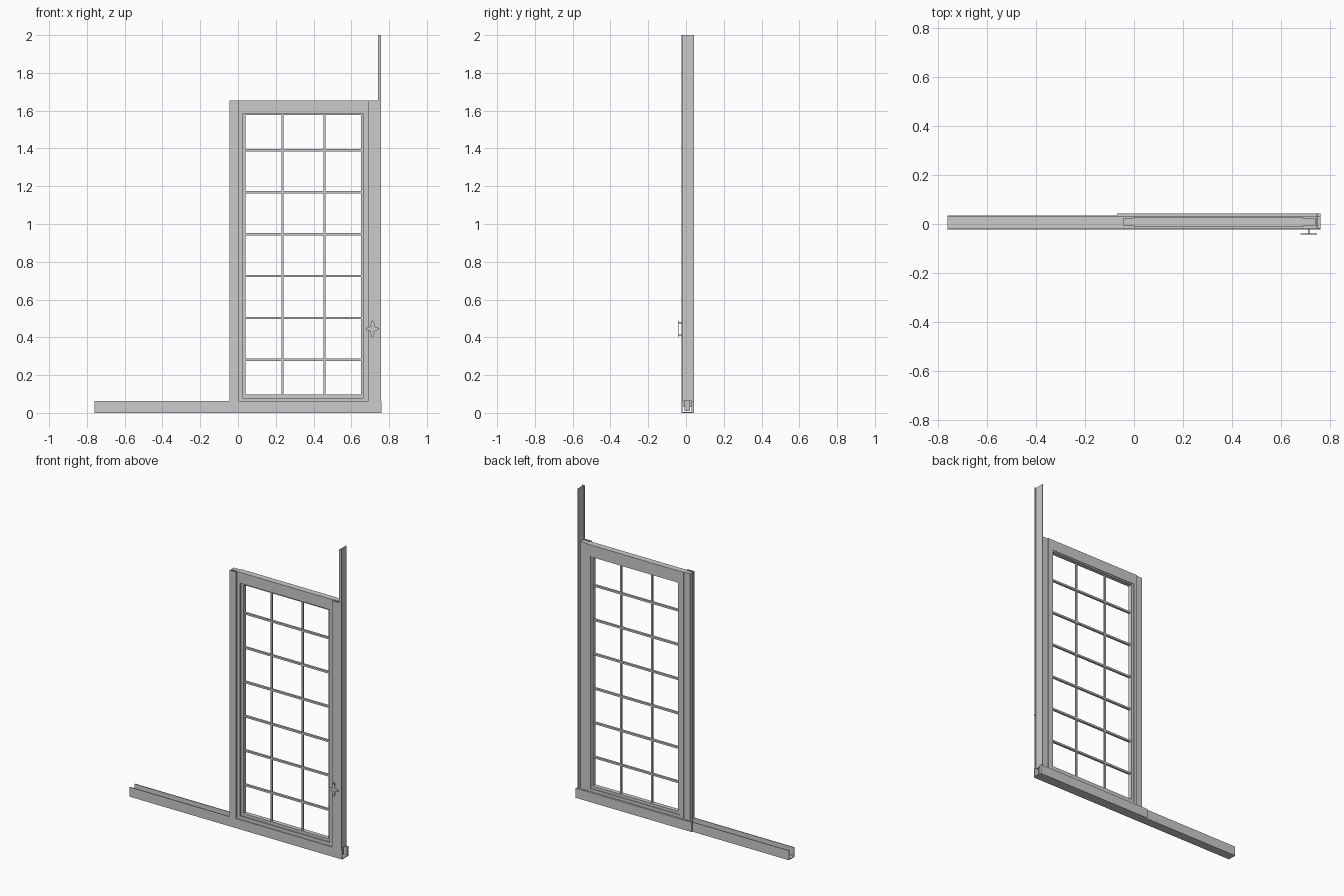
import bpy, bmesh, math

if "Cube" in bpy.data.objects:
    bpy.data.objects.remove(bpy.data.objects["Cube"])


def boxes(name, spans):
    """One object from a list of (x0, x1, y0, y1, z0, z1) boxes."""
    bm = bmesh.new()
    for x0, x1, y0, y1, z0, z1 in spans:
        verts = bmesh.ops.create_cube(bm, size=1)['verts']
        for v in verts:
            v.co.x = x0 if v.co.x < 0 else x1
            v.co.y = y0 if v.co.y < 0 else y1
            v.co.z = z0 if v.co.z < 0 else z1
    return finish(name, bm)


def finish(name, bm):
    bmesh.ops.recalc_face_normals(bm, faces=bm.faces[:])
    mesh = bpy.data.meshes.new(name)
    bm.to_mesh(mesh)
    bm.free()
    obj = bpy.data.objects.new(name, mesh)
    bpy.context.collection.objects.link(obj)
    return obj


def extrude_y(name, pts, y0, y1):
    """Extrude a closed x-z outline from y0 to y1."""
    bm = bmesh.new()
    face = bm.faces.new([bm.verts.new((x, y0, z)) for x, z in pts])
    out = bmesh.ops.extrude_face_region(bm, geom=[face])['geom']
    for v in out:
        if isinstance(v, bmesh.types.BMVert):
            v.co.y = y1
    return finish(name, bm)


def ring(x0, x1, z0, z1, left, right, bottom, top, y0, y1):
    """Four boxes making a rectangular frame."""
    return [(x0, x0 + left, y0, y1, z0, z1), (x1 - right, x1, y0, y1, z0, z1),
            (x0 + left, x1 - right, y0, y1, z0, z0 + bottom),
            (x0 + left, x1 - right, y0, y1, z1 - top, z1)]


FRONT, BACK = -0.023, 0.042
END = 0.76

# Floor track: open U channel along the whole width
boxes('floor_track', [(-END, END, FRONT, FRONT + 0.005, 0, 0.062),
                      (-END, END, FRONT + 0.005, 0.03, 0, 0.006),
                      (-END, END, 0.03, 0.035, 0, 0.062)])
# Thicker cover behind the opening half of the track
boxes('track_back_cover', [(-0.07, END, 0.035, BACK, 0, 0.062)])

# Front casing, flush with the track
boxes('front_casing', [(-0.045, 0.003, FRONT, FRONT + 0.006, 0.062, 1.655),
                       (0.69, 0.757, FRONT, FRONT + 0.006, 0.062, 1.655)])
# Side posts behind the casing
boxes('side_posts', [(-0.045, 0.0, -0.007, 0.022, 0.01, 1.655),
                     (0.69, 0.74, -0.007, 0.022, 0.01, 1.655)])

# Tall guide: T section on the closing side
boxes('tall_guide', [(0.74, 0.757, FRONT, FRONT + 0.005, 0.062, 2.0),
                     (0.743, 0.748, FRONT + 0.005, BACK, 0.062, 2.0)])

# Sash frame with a recessed glazing bead
boxes('sash_frame', ring(0.0, 0.69, 0.03, 1.655, 0.024, 0.026, 0.05, 0.07,
                         -0.012, 0.028))
boxes('glazing_bead', ring(0.022, 0.666, 0.078, 1.588, 0.019, 0.016, 0.02, 0.012,
                           -0.004, 0.024))

# Muntin bars
boxes('vertical_muntins', [(x - 0.005, x + 0.005, 0.002, 0.014, 0.09, 1.58)
                           for x in (0.235, 0.457)])
boxes('horizontal_muntins', [(0.038, 0.655, 0.001, 0.015, z - 0.006, z + 0.006)
                             for z in [0.281 + 0.2218 * i for i in range(6)]])

# Cross-shaped handle on two short stems
cx, cz = 0.712, 0.445
arm = [(0.006, 0.012), (0.013, 0.022), (0.011, 0.03), (0.004, 0.045)]
outline = []
for q in range(4):
    a = q * math.pi / 2
    s = 1.0 if q % 2 == 0 else 0.75
    for w, r in [(w, r) for w, r in arm] + [(-w, r) for w, r in reversed(arm)]:
        r = max(r * s, 0.009)
        outline.append((cx + w * 0.8 * math.cos(a) + r * math.sin(a),
                        cz - w * 0.8 * math.sin(a) + r * math.cos(a)))
extrude_y('handle_plate', outline, -0.042, -0.039)
boxes('handle_stems', [(cx - 0.003, cx + 0.003, -0.039, FRONT, z - 0.003, z + 0.003)
                       for z in (cz - 0.032, cz + 0.032)])
